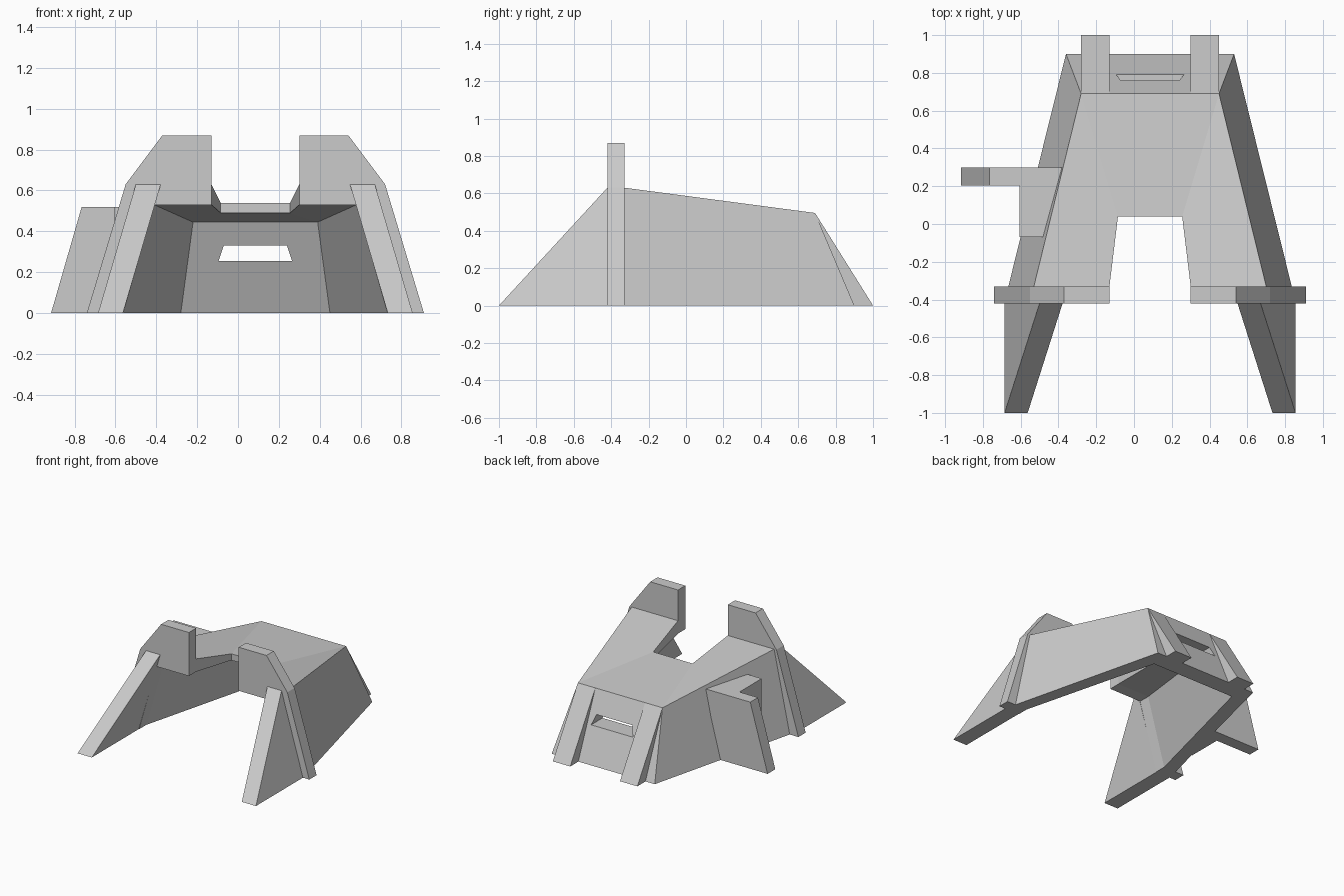
import bpy, bmesh

cube = bpy.data.objects.get("Cube")
if cube:
    bpy.data.objects.remove(cube, do_unlink=True)

GREY = (0.6, 0.6, 0.6, 1)
mat = bpy.data.materials.new("concrete_grey")
mat.use_nodes = True
mat.diffuse_color = GREY
mat.node_tree.nodes["Principled BSDF"].inputs["Base Color"].default_value = GREY

AXIS = 0.085  # x of the bunker's mirror plane


def mir(p):
    return (2 * AXIS - p[0], p[1], p[2])


def build(name, faces):
    """Weld a list of point loops into one flat-shaded closed mesh."""
    bm = bmesh.new()
    for loop in faces:
        bm.faces.new([bm.verts.new(p) for p in loop])
    bmesh.ops.remove_doubles(bm, verts=bm.verts, dist=0.0005)
    bmesh.ops.recalc_face_normals(bm, faces=bm.faces)
    me = bpy.data.meshes.new(name)
    bm.to_mesh(me)
    bm.free()
    me.materials.append(mat)
    ob = bpy.data.objects.new(name, me)
    bpy.context.collection.objects.link(ob)
    return ob


def prism(name, start, end):
    """Solid between two matching loops."""
    n = len(start)
    sides = [[start[i], start[(i + 1) % n], end[(i + 1) % n], end[i]] for i in range(n)]
    return build(name, [start, end] + sides)


def slab(name, profile, y0, y1, flip=False):
    """Extrude an x-z profile along y."""
    loops = [[(x, y, z) for x, z in profile] for y in (y0, y1)]
    if flip:
        loops = [[mir(p) for p in l] for l in loops]
    return prism(name, *loops)


# Shell corners, right half: outer skin, then inner skin
front, lip_y = -0.33, 0.04
o_base, o_top = (-0.665, front, 0), (-0.53, front, 0.63)
o_lip, o_cut = (-0.13, front, 0.63), (-0.085, lip_y, 0.54)
o_rear, o_foot = (-0.28, 0.69, 0.495), (-0.36, 0.90, 0)
i_base, i_top = (-0.56, front, 0), (-0.41, front, 0.53)
i_lip, i_cut = (-0.13, front, 0.53), (-0.085, lip_y, 0.49)
i_rear, i_foot = (-0.22, 0.57, 0.445), (-0.28, 0.76, 0)

half = [
    [o_top, o_lip, o_cut, o_rear],      # roof
    [o_base, o_top, o_rear, o_foot],    # outer wall
    [i_top, i_lip, i_cut, i_rear],      # ceiling
    [i_base, i_top, i_rear, i_foot],    # inner wall
    [o_base, o_foot, i_foot, i_base],   # wall underside
    [o_base, o_top, i_top, i_base],     # front ends
    [o_top, o_lip, i_lip, i_top],
    [o_lip, o_cut, i_cut, i_lip],       # roof cut-out edge
]
shell = half + [[mir(p) for p in f] for f in half]
for a, b in ((o_cut, o_rear), (i_cut, i_rear), (o_cut, i_cut), (o_foot, i_foot)):
    shell.append([a, b, mir(b), mir(a)])


# Rear wall with a viewing slot cut through it
def slot_ring(foot, rear):
    pts = []
    for x, z in ((-0.095, 0.255), (-0.07, 0.33)):
        pts.append((x, foot[1] + (rear[1] - foot[1]) * z / rear[2], z))
    return [pts[0], pts[1], mir(pts[1]), mir(pts[0])]


rings = []
for foot, rear in ((o_foot, o_rear), (i_foot, i_rear)):
    rings.append(([foot, rear, mir(rear), mir(foot)], slot_ring(foot, rear)))
for i in range(4):
    j = (i + 1) % 4
    for wall, slot in rings:
        shell.append([wall[i], wall[j], slot[j], slot[i]])
    shell.append([rings[0][1][i], rings[0][1][j], rings[1][1][j], rings[1][1][i]])
build("bunker_shell", shell)

# Paired parts: gate pylons, sloping front wings, rear buttresses
pylon = [(-0.74, 0), (-0.55, 0.63), (-0.37, 0.87), (-0.13, 0.87),
         (-0.13, 0.53), (-0.41, 0.53), (-0.56, 0)]
for side, flip in (("right", False), ("left", True)):
    f = mir if flip else (lambda p: p)
    slab(side + "_gate_pylon", pylon, -0.42, front, flip)

    outer = [(-0.685, -1, 0), (-0.685, -0.42, 0), (-0.50, -0.42, 0.63)]
    inner = [(x + 0.122, y, z) for x, y, z in outer]
    prism(side + "_front_wing", [f(p) for p in outer], [f(p) for p in inner])

    ribs = [[(x, 0.69, 0.495), (x, 1.0, 0), (x, 0.86, 0)] for x in (-0.28, -0.13)]
    prism(side + "_rear_buttress", *[[f(p) for p in r] for r in ribs])

# Side entrance: block against the wall and a sloping-ended screen wall
slab("side_block", [(-0.605, 0), (-0.605, 0.52), (-0.40, 0.52), (-0.53, 0)], -0.07, 0.205)
slab("side_screen_wall", [(-0.915, 0), (-0.765, 0.52), (-0.38, 0.52), (-0.46, 0)], 0.205, 0.30)
